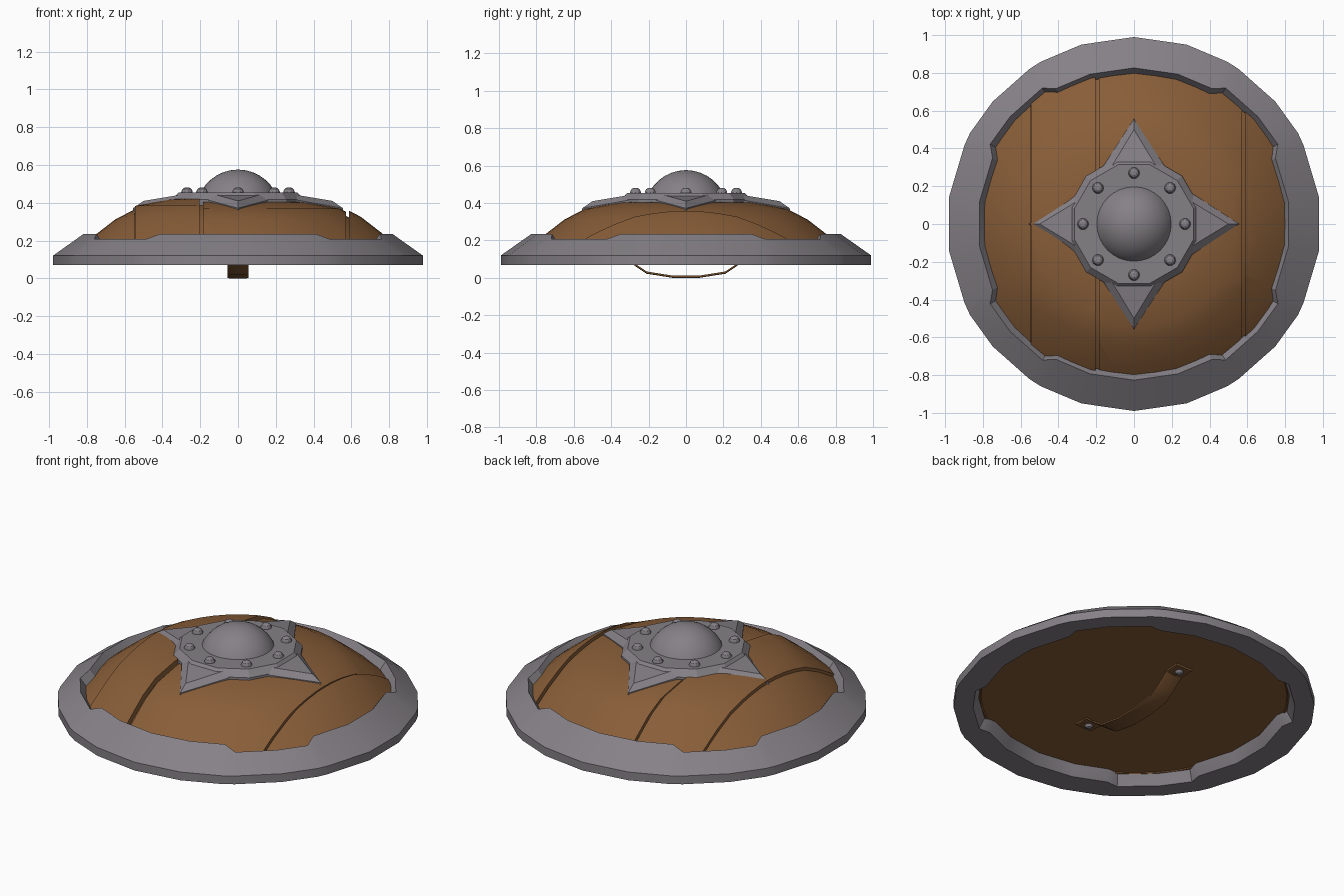
import bpy, bmesh, math
from mathutils import Vector, Matrix

cube = bpy.data.objects.get("Cube")
if cube:
    bpy.data.objects.remove(cube)


def material(name, rgb):
    m = bpy.data.materials.new(name)
    m.use_nodes = True
    m.diffuse_color = (*rgb, 1)
    m.node_tree.nodes["Principled BSDF"].inputs["Base Color"].default_value = (*rgb, 1)
    return m


STEEL = material("steel grey", (0.235, 0.218, 0.24))
WOOD = material("wood brown", (0.25, 0.112, 0.04))
LEATHER = material("leather brown", (0.2, 0.09, 0.032))


def finish(name, bm, mat, smooth=True):
    bmesh.ops.recalc_face_normals(bm, faces=bm.faces)
    mesh = bpy.data.meshes.new(name)
    bm.to_mesh(mesh)
    bm.free()
    mesh.materials.append(mat)
    ob = bpy.data.objects.new(name, mesh)
    bpy.context.collection.objects.link(ob)
    if smooth:
        bpy.ops.object.select_all(action='DESELECT')
        ob.select_set(True)
        bpy.context.view_layer.objects.active = ob
        bpy.ops.object.shade_smooth_by_angle(angle=math.radians(28))
    return ob


def loft(loops, wrap=False):
    """Skin a row of closed loops; cap the ends unless it wraps round."""
    bm = bmesh.new()
    rows = [[bm.verts.new(p) for p in loop] for loop in loops]
    pairs = list(zip(rows, rows[1:]))
    if wrap:
        pairs.append((rows[-1], rows[0]))
    else:
        bm.faces.new(rows[0])
        bm.faces.new(rows[-1])
    for a, b in pairs:
        for i in range(len(a)):
            j = (i + 1) % len(a)
            bm.faces.new((a[i], a[j], b[j], b[i]))
    return bm


def lathe(profile, sides, turn=0.0, centre=(0, 0)):
    """Solid of revolution from (radius, height) points."""
    angles = [turn + math.tau * i / sides for i in range(sides)]
    return loft([[(centre[0] + r * math.cos(a), centre[1] + r * math.sin(a), z)
                  for a in angles] for r, z in profile])


# Steel rim: 22 sides, cut back along the four diagonals
STEP = 360 / 22
quarter = [(STEP / 2, 0), (25, 0), (29, 1), (STEP * 2.5, 1), (56, 1), (60, 0), (STEP * 4.5, 0)]
half = quarter + [(90, 0)] + [(180 - a, n) for a, n in reversed(quarter)]
columns = half + [(a + 180, n) for a, n in half]
columns.sort()
rim_loops = []
for angle, notch in columns:
    off = (angle - 90 + STEP / 2) % STEP - STEP / 2
    chord = math.cos(math.radians(STEP / 2)) / math.cos(math.radians(off))
    a = math.radians(angle)
    back, drop = 0.042 * notch, 0.027 * notch
    section = [(1, 0.07), (1, 0.12), (0.835 + back, 0.235 - drop),
               (0.802 + back, 0.19 - drop), (0.82 + back, 0.13), (0.85 + back, 0.07)]
    rim_loops.append([(r * chord * math.cos(a), r * chord * math.sin(a), z)
                      for r, z in section])
finish("rim", loft(rim_loops, wrap=True), STEEL)

# Domed wooden boards, cut from one dome with narrow grooves between
DOME = [(0.86, 0.15), (0.855, 0.155), (0.76, 0.235), (0.65, 0.32), (0.54, 0.377),
        (0.37, 0.41), (0.2, 0.428), (0.03, 0.435)]


def cut(bm, x, keep_right):
    res = bmesh.ops.bisect_plane(
        bm, geom=bm.verts[:] + bm.edges[:] + bm.faces[:], plane_co=(x, 0, 0),
        plane_no=(1, 0, 0), clear_inner=keep_right, clear_outer=not keep_right)
    edges = [e for e in res["geom_cut"] if isinstance(e, bmesh.types.BMEdge)]
    bmesh.ops.edgeloop_fill(bm, edges=edges)


boards = [("far_right_board", None, -0.548, -0.008), ("right_board", -0.545, -0.205, 0.008),
          ("middle_board", -0.185, 0.572, -0.008), ("left_board", 0.588, None, 0.006)]
for name, low, high, lift in boards:
    bm = lathe(DOME, 44)
    if low is not None:
        cut(bm, low, True)
    if high is not None:
        cut(bm, high, False)
    bmesh.ops.translate(bm, verts=bm.verts, vec=(0, 0, lift))
    finish(name, bm, WOOD)

# Backing closes the grooves and gives the flat rear face
backing = [(0.875, 0.135)] + [(r - 0.01, z - 0.025) for r, z in DOME[1:]]
finish("backing", lathe(backing, 44), WOOD)

# Central plate with four pointed arms
plate = [(0.36, 0.38), (0.36, 0.418), (0.325, 0.455), (0.1, 0.455)]
finish("boss_plate", lathe(plate, 12, math.radians(15)), STEEL, smooth=False)
arm_rows = [[(-0.16, 0.31, 0.36), (0.16, 0.31, 0.36), (0, 0.56, 0.34)],
            [(-0.16, 0.31, 0.415), (0.16, 0.31, 0.415), (0, 0.555, 0.372)],
            [(-0.115, 0.31, 0.442), (0.115, 0.31, 0.442), (0, 0.5, 0.41)]]
for i, side in enumerate(("back", "right", "front", "left")):
    bm = loft(arm_rows)
    bm.transform(Matrix.Rotation(i * math.pi / 2, 4, 'Z'))
    finish(side + "_arm", bm, STEEL, smooth=False)

# Round boss
R, MID = 0.222, 0.354
arc = [math.radians(10 + 79 * i / 8) for i in range(9)]
finish("boss", lathe([(R * math.cos(t), MID + R * math.sin(t)) for t in arc], 32), STEEL)

# Rivets round the plate
for i in range(8):
    a = i * math.pi / 4
    stud = [(0.031, 0.45), (0.03, 0.46), (0.023, 0.474), (0.012, 0.481)]
    finish(f"rivet_{i + 1}", lathe(stud, 10, 0, (0.27 * math.cos(a), 0.27 * math.sin(a))), STEEL)

# Hand strap on the rear, with a rivet through each tab
half_path = [(0.07, 0.0), (0.21, 0.022), (0.27, 0.062), (0.34, 0.117), (0.43, 0.122)]
path = [(-y, z) for y, z in reversed(half_path)] + half_path
T = 0.012
strap = loft([[(-0.055, y, z + 0.003), (-0.045, y, z), (0.045, y, z), (0.055, y, z + 0.003),
               (0.055, y, z + T), (-0.055, y, z + T)] for y, z in path])
finish("hand_strap", strap, LEATHER)
for side, y in (("front", -0.385), ("back", 0.385)):
    stud = [(0.024, 0.125), (0.023, 0.114), (0.016, 0.105), (0.008, 0.102)]
    finish(side + "_strap_rivet", lathe(stud, 10, 0, (0, y)), STEEL)
